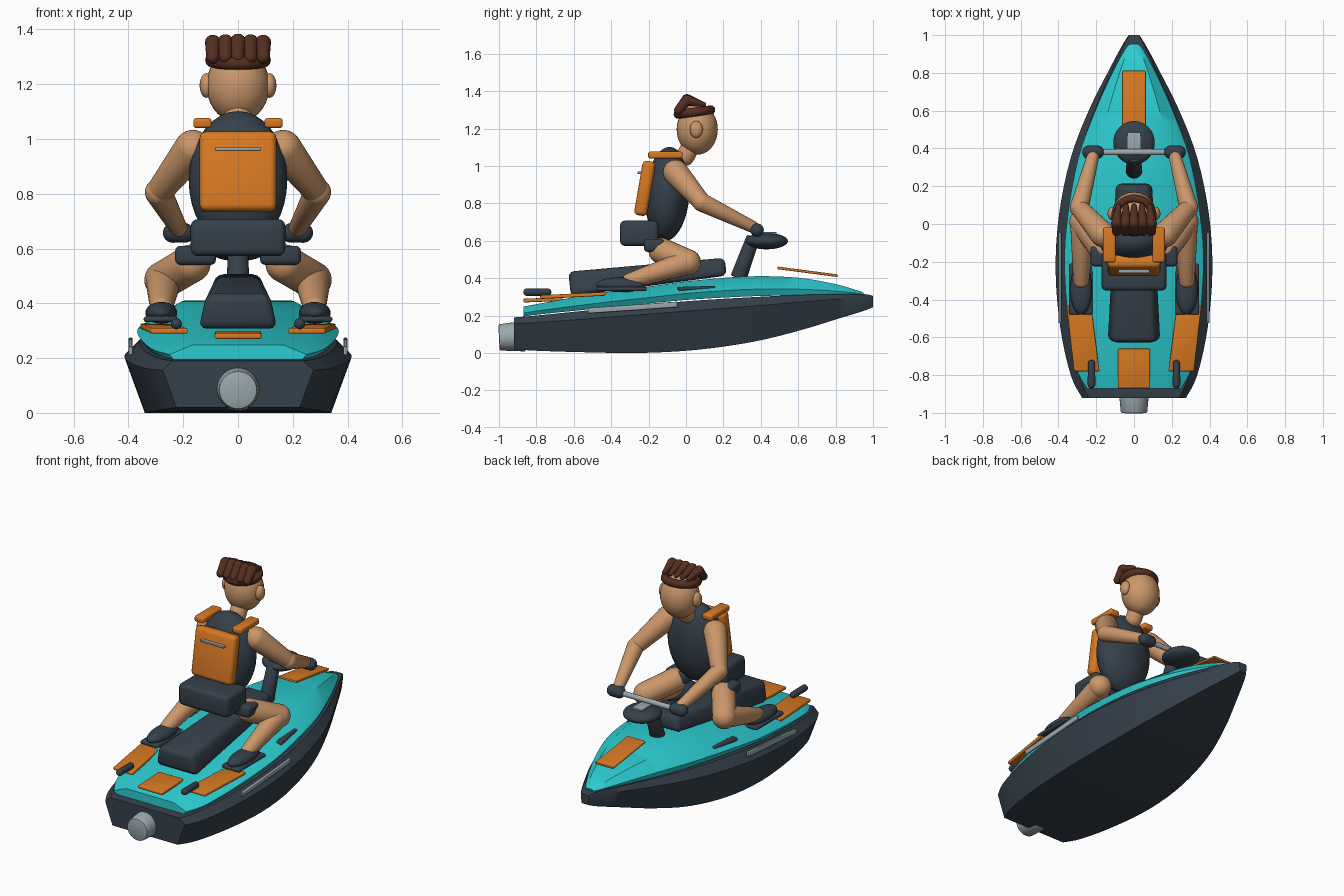
import bpy, bmesh, math
from mathutils import Vector, Matrix, Euler

if "Cube" in bpy.data.objects:
    bpy.data.objects.remove(bpy.data.objects["Cube"])


def material(name, rgb):
    m = bpy.data.materials.new(name)
    m.diffuse_color = (*rgb, 1)
    m.use_nodes = True
    m.node_tree.nodes["Principled BSDF"].inputs["Base Color"].default_value = m.diffuse_color
    return m


DARK = material("dark slate", (0.036, 0.052, 0.07))
TEAL = material("teal", (0.025, 0.61, 0.64))
ORANGE = material("orange", (0.68, 0.19, 0.016))
SKIN = material("skin", (0.60, 0.31, 0.145))
HAIR = material("brown hair", (0.09, 0.028, 0.015))
METAL = material("light metal", (0.33, 0.40, 0.43))


def finish(bm, name, mat, angle=35):
    bmesh.ops.recalc_face_normals(bm, faces=bm.faces)
    me = bpy.data.meshes.new(name)
    bm.to_mesh(me)
    bm.free()
    me.materials.append(mat)
    me.shade_smooth()
    me.set_sharp_from_angle(angle=math.radians(angle))
    ob = bpy.data.objects.new(name, me)
    bpy.context.collection.objects.link(ob)
    return ob


def bevel(bm, width, segments=3, limit=25):
    edges = [e for e in bm.edges if e.calc_face_angle(0) > math.radians(limit)]
    bmesh.ops.bevel(bm, geom=edges, offset=width, segments=segments,
                    profile=0.5, affect='EDGES', clamp_overlap=True)


def box(name, mat, loc, size, rot=(0, 0, 0), r=0.01, taper=None):
    """Rounded box; taper(x, y, z) may reshape the unit-cube corners."""
    bm = bmesh.new()
    bmesh.ops.create_cube(bm, size=1)
    for v in bm.verts:
        v.co = Vector(a * b for a, b in zip(v.co, size))
        if taper:
            v.co = taper(v.co)
    bevel(bm, r)
    bm.transform(Matrix.LocRotScale(Vector(loc), Euler(rot), None))
    return finish(bm, name, mat)


def ball(name, mat, loc, radii, rot=(0, 0, 0)):
    bm = bmesh.new()
    bmesh.ops.create_uvsphere(bm, u_segments=32, v_segments=18, radius=1)
    bm.transform(Matrix.LocRotScale(Vector(loc), Euler(rot), Vector(radii)))
    return finish(bm, name, mat, 60)


def limb(name, mat, a, b, ra, rb):
    """Tapered rod with round ends."""
    a, b = Vector(a), Vector(b)
    bm = bmesh.new()
    bmesh.ops.create_uvsphere(bm, u_segments=24, v_segments=16, radius=1)
    for v in bm.verts:
        top = v.co.z > 0.01
        v.co *= rb if top else ra
        v.co.z += (b - a).length if top else 0
    q = (b - a).to_track_quat('Z', 'Y')
    bm.transform(Matrix.LocRotScale(a, q, None))
    return finish(bm, name, mat, 70)


def rod(name, mat, a, b, ra, rb, r=0.008):
    """Tapered cylinder with bevelled rims."""
    a, b = Vector(a), Vector(b)
    bm = bmesh.new()
    bmesh.ops.create_cone(bm, cap_ends=True, segments=32, radius1=ra, radius2=rb,
                          depth=(b - a).length)
    bevel(bm, r, 2, 45)
    q = (b - a).to_track_quat('Z', 'Y')
    bm.transform(Matrix.LocRotScale((a + b) / 2, q, None))
    return finish(bm, name, mat)


def smooth_stations(pts, steps=4):
    """Catmull-Rom through station tuples."""
    out = []
    for i in range(len(pts) - 1):
        p = [pts[max(0, min(len(pts) - 1, i + k))] for k in (-1, 0, 1, 2)]
        for s in range(steps):
            t = s / steps
            out.append([0.5 * (2 * b + (c - a) * t + (2 * a - 5 * b + 4 * c - d) * t * t
                               + (3 * b - a - 3 * c + d) * t ** 3) for a, b, c, d in zip(*p)])
    return out + [list(pts[-1])]


def loft(name, mat, stations, profile, r):
    """profile: right half as (width share, height share); stations: y, half width, low, high."""
    bm = bmesh.new()
    rings = []
    for y, w, lo, hi in smooth_stations(stations):
        right = [(u * w, y, lo + h * (hi - lo)) for u, h in profile]
        left = [(-x, yy, z) for x, yy, z in reversed(right)]
        rings.append([bm.verts.new(c) for c in right + left])
    n = len(rings[0])
    for a, b in zip(rings, rings[1:]):
        for i in range(n):
            bm.faces.new((a[i], a[(i + 1) % n], b[(i + 1) % n], b[i]))
    bm.faces.new(rings[0])
    bm.faces.new(rings[-1])
    bevel(bm, r)
    return finish(bm, name, mat, 40)


# Hull and deck
loft("hull", DARK, [(-0.92, 0.275, 0.02, 0.19), (-0.8, 0.335, 0.012, 0.2), (-0.55, 0.39, 0.004, 0.225),
                    (-0.25, 0.415, 0, 0.255), (0.05, 0.397, 0.016, 0.28), (0.35, 0.335, 0.058, 0.298),
                    (0.6, 0.24, 0.118, 0.31), (0.82, 0.13, 0.185, 0.315), (0.95, 0.06, 0.225, 0.315),
                    (1.0, 0.028, 0.245, 0.305)],
     [(0.82, 0), (1, 0.8), (0.87, 1)], 0.014)
loft("deck", TEAL, [(-0.87, 0.25, 0.195, 0.248), (-0.75, 0.31, 0.21, 0.27), (-0.5, 0.35, 0.235, 0.315),
                    (-0.2, 0.368, 0.265, 0.355), (0.05, 0.35, 0.287, 0.388), (0.35, 0.295, 0.303, 0.41),
                    (0.6, 0.205, 0.308, 0.402), (0.8, 0.115, 0.31, 0.368), (0.92, 0.05, 0.31, 0.333),
                    (0.95, 0.025, 0.31, 0.322)],
     [(0.94, 0), (1, 0.35), (0.66, 1)], 0.008)
rod("jet_nozzle", METAL, (0, -0.86, 0.09), (0, -1.0, 0.083), 0.082, 0.07)

# Seat, narrower towards the front and the top
box("seat", DARK, (0, -0.205, 0.415), (0.29, 0.84, 0.12), (0.11, 0, 0), 0.03,
    lambda c: Vector((c.x * (0.7 if c.y > 0 else 1) * (0.8 if c.z > 0 else 1), c.y,
                      c.z * (0.8 if c.y > 0 else 1.1))))

# Steering column, console and handlebar
rod("steering_column", DARK, (0, 0.28, 0.40), (0, 0.36, 0.62), 0.044, 0.036)
ball("console", DARK, (0, 0.43, 0.598), (0.11, 0.115, 0.044))
box("display", METAL, (0, 0.43, 0.64), (0.07, 0.11, 0.012), r=0.003)
rod("handlebar", METAL, (-0.22, 0.38, 0.655), (0.22, 0.38, 0.655), 0.016, 0.016, 0.003)

# Deck pads
box("front_pad", ORANGE, (0, 0.65, 0.434), (0.125, 0.325, 0.014), (-0.13, 0, 0), 0.004)
box("rear_pad", ORANGE, (0, -0.765, 0.284), (0.17, 0.21, 0.02), (0.04, 0, 0), 0.006)

for side, s in (("left", -1), ("right", 1)):
    # Deck fittings
    box(side + "_foot_pad", ORANGE, (s * 0.27, -0.615, 0.307), (0.135, 0.33, 0.02), (0.05, 0, 0), 0.006,
        lambda c, s=s: Vector((c.x + s * c.y * 0.12, c.y + (s * c.x * 0.3 if c.y > 0 else 0), c.z)))
    limb(side + "_cleat", DARK, (s * 0.225, -0.85, 0.325), (s * 0.225, -0.74, 0.325), 0.02, 0.02)
    box(side + "_side_strip", METAL, (s * 0.392, -0.285, 0.243), (0.014, 0.48, 0.03), (0.07, 0, 0), 0.004)
    box(side + "_deck_vent", DARK, (s * 0.298, 0.055, 0.345), (0.04, 0.2, 0.022), (0.03, 0, s * 0.14), 0.009)

    # Arms
    shoulder, elbow, wrist = (s * 0.165, -0.055, 0.965), (s * 0.29, 0.085, 0.805), (s * 0.218, 0.355, 0.675)
    limb(side + "_upper_arm", SKIN, shoulder, elbow, 0.068, 0.048)
    limb(side + "_forearm", SKIN, elbow, wrist, 0.05, 0.033)
    limb(side + "_glove", DARK, (s * 0.238, 0.38, 0.657), (s * 0.195, 0.38, 0.657), 0.036, 0.036)

    # Legs
    hip, knee, ankle = (s * 0.17, -0.13, 0.545), (s * 0.272, 0.01, 0.485), (s * 0.28, -0.3, 0.385)
    box(side + "_shorts_leg", DARK, (s * 0.155, -0.17, 0.575), (0.15, 0.11, 0.07), r=0.02)
    limb(side + "_thigh", SKIN, hip, knee, 0.07, 0.07)
    limb(side + "_shin", SKIN, knee, ankle, 0.066, 0.042)
    ball(side + "_shoe", DARK, (s * 0.28, -0.345, 0.365), (0.058, 0.135, 0.04))
    box(side + "_shoe_sole", DARK, (s * 0.282, -0.345, 0.342), (0.125, 0.27, 0.022), r=0.01)

    # Shoulder strap and ear
    box(side + "_shoulder_strap", ORANGE, (s * 0.13, -0.11, 1.058), (0.066, 0.185, 0.036), r=0.01)
    ball(side + "_ear", SKIN, (s * 0.115, 0.055, 1.195), (0.025, 0.035, 0.045))

# Rider's body
box("hip_block", DARK, (0, -0.25, 0.64), (0.345, 0.205, 0.135), r=0.025)
ball("torso", DARK, (0, -0.1, 0.85), (0.18, 0.118, 0.252), (-0.06, 0, 0))
limb("neck", SKIN, (0, -0.005, 1.05), (0, 0.04, 1.13), 0.05, 0.05)
ball("head", SKIN, (0, 0.06, 1.195), (0.115, 0.11, 0.135))

# Backpack
box("backpack", ORANGE, (0, -0.22, 0.88), (0.28, 0.07, 0.295), (-0.17, 0, 0), 0.024)
box("backpack_trim", METAL, (0, -0.245, 0.963), (0.165, 0.03, 0.012), r=0.003)

# Hair band around the crown, with combed-back tufts over it
bm = bmesh.new()
rings = []
for i in range(40):
    a = math.tau * i / 40
    rings.append([bm.verts.new(((0.098 + 0.022 * math.cos(b)) * math.cos(a),
                                (0.09 + 0.022 * math.cos(b)) * math.sin(a), 0.024 * math.sin(b)))
                  for b in (math.tau * j / 12 for j in range(12))])
for i in range(40):
    p, q = rings[i], rings[(i + 1) % 40]
    for j in range(12):
        bm.faces.new((p[j], q[j], q[(j + 1) % 12], p[(j + 1) % 12]))
bm.transform(Matrix.LocRotScale(Vector((0, 0.045, 1.288)), Euler((0.13, 0, 0)), None))
finish(bm, "hair_band", HAIR, 60)
for i in range(5):
    x = (i - 2) * 0.046
    drop = abs(i - 2) * 0.002
    limb(f"hair_tuft_back_{i + 1}", HAIR, (x, -0.04, 1.298), (x, 0.005, 1.355 - drop), 0.024, 0.029)
    limb(f"hair_tuft_front_{i + 1}", HAIR, (x, 0.005, 1.355 - drop), (x * 0.9, 0.095, 1.328), 0.029, 0.013)
